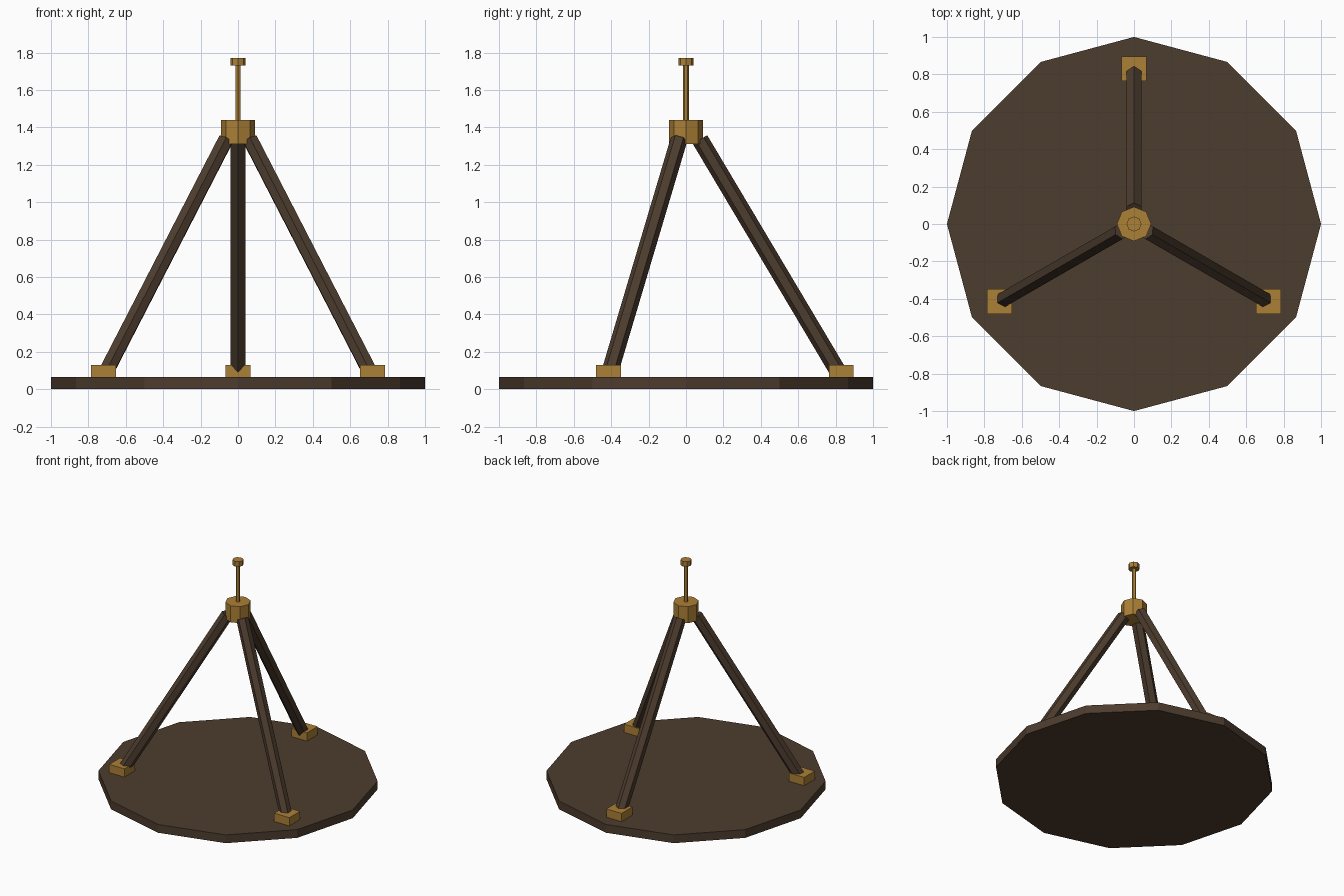
import bpy, bmesh
from math import cos, sin, pi, atan2, radians, hypot
from mathutils import Matrix

if "Cube" in bpy.data.objects:
    bpy.data.objects.remove(bpy.data.objects["Cube"])


def material(name, rgb):
    m = bpy.data.materials.new(name)
    m.diffuse_color = (*rgb, 1)
    m.use_nodes = True
    m.node_tree.nodes["Principled BSDF"].inputs["Base Color"].default_value = m.diffuse_color
    return m


wood = material("dark wood", (0.073, 0.045, 0.027))
brass = material("brass", (0.41, 0.215, 0.037))


def prism(name, sides, radius, height, mat, matrix, phase=0.0):
    """Flat-shaded prism from local z = 0 up to height; first corner at angle phase."""
    bm = bmesh.new()
    rings = [[bm.verts.new((radius * cos(phase + 2 * pi * i / sides),
                            radius * sin(phase + 2 * pi * i / sides), z))
              for i in range(sides)] for z in (0, height)]
    low, high = rings
    bm.faces.new(low[::-1])
    bm.faces.new(high)
    for i in range(sides):
        j = (i + 1) % sides
        bm.faces.new((low[i], low[j], high[j], high[i]))
    mesh = bpy.data.meshes.new(name)
    bm.to_mesh(mesh)
    bm.free()
    mesh.materials.append(mat)
    ob = bpy.data.objects.new(name, mesh)
    ob.matrix_world = matrix
    bpy.context.collection.objects.link(ob)
    return ob


def at(x, y, z):
    return Matrix.Translation((x, y, z))


# Twelve-sided base disc
prism("base", 12, 1.0, 0.065, wood, at(0, 0, 0))

# Three leaning legs with square feet
foot_r, foot_z = 0.83, 0.066
top_r, top_z = 0.075, 1.335
tilt = atan2(foot_r - top_r, top_z - foot_z)
length = hypot(foot_r - top_r, top_z - foot_z)
for name, deg in (("back", 90), ("left", 210), ("right", 330)):
    a = radians(deg)
    x, y = foot_r * cos(a), foot_r * sin(a)
    prism(name + "_foot", 4, 0.0665 * 2 ** 0.5, 0.065, brass, at(x, y, 0.065), pi / 4)
    prism(name + "_leg", 6, 0.045, length, wood,
          at(x, y, foot_z) @ Matrix.Rotation(a, 4, 'Z') @ Matrix.Rotation(-tilt, 4, 'Y'))

# Hub, rod and cap on top
prism("hub", 8, 0.092, 0.13, brass, at(0, 0, 1.31))
prism("rod", 6, 0.016, 0.31, brass, at(0, 0, 1.43), pi / 2)
prism("cap", 8, 0.04, 0.04, brass, at(0, 0, 1.73))
